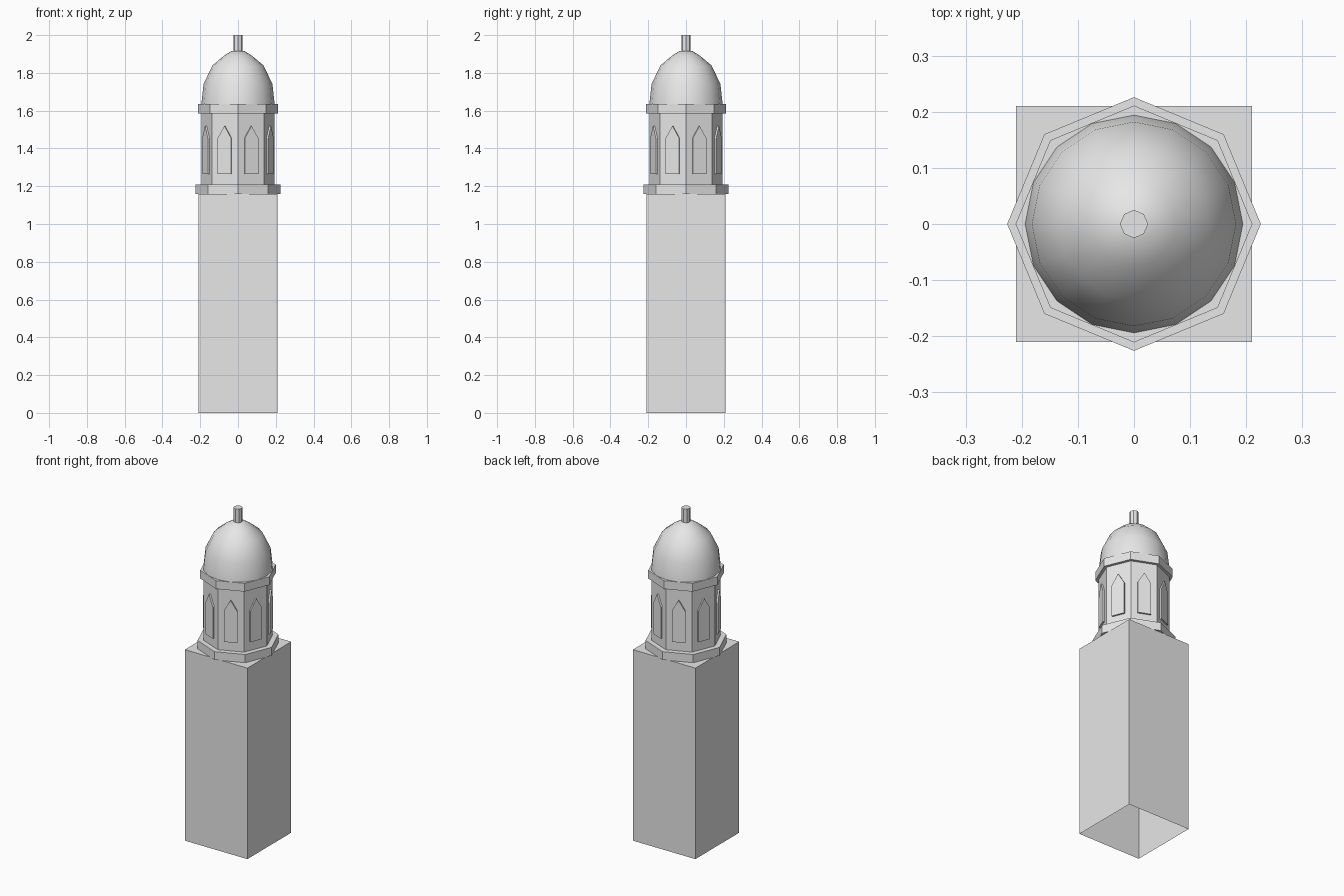
import bpy
import bmesh
from math import cos, sin, pi, radians

cube = bpy.data.objects.get("Cube")
if cube:
    bpy.data.objects.remove(cube, do_unlink=True)

stone = bpy.data.materials.new("pale_stone")
stone.use_nodes = True
STONE = (0.8, 0.8, 0.8, 1)
stone.diffuse_color = STONE
stone.node_tree.nodes["Principled BSDF"].inputs["Base Color"].default_value = STONE


def finish(name, bm):
    bmesh.ops.recalc_face_normals(bm, faces=bm.faces[:])
    mesh = bpy.data.meshes.new(name)
    bm.to_mesh(mesh)
    bm.free()
    mesh.materials.append(stone)
    obj = bpy.data.objects.new(name, mesh)
    bpy.context.collection.objects.link(obj)
    return obj


def lathe(name, profile, sides):
    """Stack regular polygon rings given as (radius, height) pairs and cap both ends."""
    bm = bmesh.new()
    rings = [[bm.verts.new((r * cos(2 * pi * i / sides), r * sin(2 * pi * i / sides), z))
              for i in range(sides)] for r, z in profile]
    for low, high in zip(rings, rings[1:]):
        for i in range(sides):
            j = (i + 1) % sides
            bm.faces.new((low[i], low[j], high[j], high[i]))
    bm.faces.new(rings[0])
    bm.faces.new(rings[-1])
    return finish(name, bm)


def smooth(obj, degrees):
    bpy.ops.object.select_all(action='DESELECT')
    obj.select_set(True)
    bpy.context.view_layer.objects.active = obj
    bpy.ops.object.shade_smooth_by_angle(angle=radians(degrees))


# Square shaft, open underneath
HALF, SHAFT_TOP = 0.21, 1.16
bm = bmesh.new()
corners = [(-HALF, -HALF), (HALF, -HALF), (HALF, HALF), (-HALF, HALF)]
bottom = [bm.verts.new((x, y, 0)) for x, y in corners]
top = [bm.verts.new((x, y, SHAFT_TOP)) for x, y in corners]
for i in range(4):
    j = (i + 1) % 4
    bm.faces.new((bottom[i], bottom[j], top[j], top[i]))
bm.faces.new(top)
finish("square_shaft", bm)

# Octagonal lantern between two moulding rings
lathe("lower_ring", [(0.226, SHAFT_TOP), (0.226, 1.21)], 8)
lathe("lantern_drum", [(0.194, 1.21), (0.194, 1.585)], 8)
lathe("upper_ring", [(0.211, 1.585), (0.211, 1.635)], 8)

# Pointed window panel on each side of the drum
DRUM_FACE = 0.194 * cos(pi / 8)
OUTLINE = [(-0.038, 1.265), (0.038, 1.265), (0.038, 1.455), (0, 1.52), (-0.038, 1.455)]
for n in range(8):
    a = (n + 0.5) * pi / 4
    bm = bmesh.new()
    back, front = [[bm.verts.new((d * cos(a) - u * sin(a), d * sin(a) + u * cos(a), z))
                    for u, z in OUTLINE] for d in (DRUM_FACE, DRUM_FACE + 0.0095)]
    bm.faces.new(front)
    bm.faces.new(back)
    for i in range(len(OUTLINE)):
        j = (i + 1) % len(OUTLINE)
        bm.faces.new((back[i], back[j], front[j], front[i]))
    finish(f"window_panel_{n + 1}", bm)

# Dome and finial
dome = lathe("dome", [(0.194, 1.635), (0.182, 1.742), (0.135, 1.84),
                      (0.075, 1.89), (0.032, 1.917)], 16)
smooth(dome, 35)
lathe("finial", [(0.025, 1.91), (0.025, 2.0)], 8)
